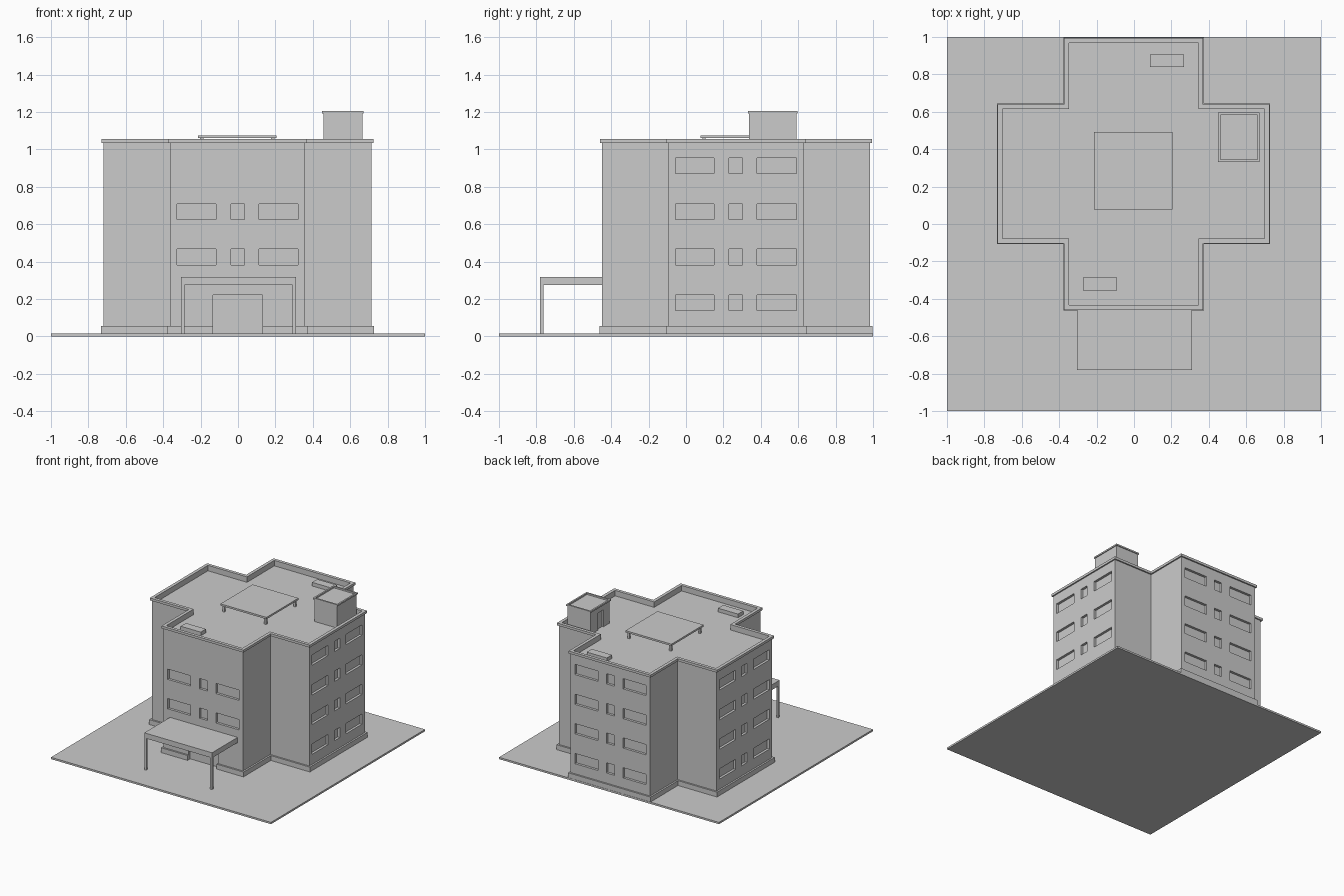
import bpy, bmesh
from mathutils import Vector

if "Cube" in bpy.data.objects:
    bpy.data.objects.remove(bpy.data.objects["Cube"])

CX, CY = -0.002, 0.268      # centre of the cross-shaped plan
LONG, SHORT = 0.716, 0.361  # half lengths of the arms


def add_box(bm, x0, x1, y0, y1, z0, z1):
    vs = bmesh.ops.create_cube(bm, size=1)["verts"]
    for v in vs:
        v.co = Vector(((x0 + x1) / 2 + v.co.x * (x1 - x0),
                       (y0 + y1) / 2 + v.co.y * (y1 - y0),
                       (z0 + z1) / 2 + v.co.z * (z1 - z0)))


def finish(name, bm):
    bmesh.ops.recalc_face_normals(bm, faces=bm.faces)
    me = bpy.data.meshes.new(name)
    bm.to_mesh(me)
    bm.free()
    ob = bpy.data.objects.new(name, me)
    bpy.context.collection.objects.link(ob)
    return ob


def boxes(name, *dims):
    bm = bmesh.new()
    for d in dims:
        add_box(bm, *d)
    return finish(name, bm)


def loft(name, outline, levels):
    """Stack outline(offset) loops at (offset, z) levels and cap both ends."""
    bm = bmesh.new()
    loops = [[bm.verts.new((x, y, z)) for x, y in outline(o)] for o, z in levels]
    for a, b in zip(loops, loops[1:]):
        for i in range(len(a)):
            j = (i + 1) % len(a)
            bm.faces.new((a[i], a[j], b[j], b[i]))
    bm.faces.new(loops[0])
    bm.faces.new(loops[-1])
    return finish(name, bm)


def cut(target, cutter):
    m = target.modifiers.new("cut", "BOOLEAN")
    m.operation = "DIFFERENCE"
    m.solver = "EXACT"
    m.object = cutter
    cutter.hide_render = True
    bpy.context.view_layer.objects.active = target
    bpy.ops.object.modifier_apply(modifier=m.name)
    bpy.data.objects.remove(cutter)


def cross(o):
    a, b = LONG + o, SHORT + o
    pts = [(a, -b), (a, b), (b, b), (b, a), (-b, a), (-b, b),
           (-a, b), (-a, -b), (-b, -b), (-b, -a), (b, -a), (b, -b)]
    return [(CX + x, CY + y) for x, y in pts]


def hut(o):
    return [(0.457 - o, 0.338 - o), (0.665 + o, 0.338 - o),
            (0.665 + o, 0.59 + o), (0.457 - o, 0.59 + o)]


# Site slab
boxes("site_slab", (-1, 1, -1, 1, 0, 0.015))

# Cross-plan block: plinth, wall, cornice, parapet and sunken roof
building = loft("building", cross, [
    (0.014, 0.012), (0.014, 0.055), (0, 0.055), (0, 1.035),
    (0.011, 1.035), (0.011, 1.055), (-0.015, 1.055), (-0.015, 1.01)])

# Window recesses on all four end walls, and the doorway
D = 0.02
rows = [0.18, 0.425, 0.667, 0.912]
cols = [(-0.325, -0.118), (-0.037, 0.035), (0.112, 0.322)]
holes = []
for r, z in enumerate(rows):
    z0, z1 = z - 0.042, z + 0.042
    for c0, c1 in cols:
        for s in (-1, 1):
            e0, e1 = sorted((s * (LONG - D), s * (LONG + 0.05)))
            holes.append((CX + e0, CX + e1, CY + c0, CY + c1, z0, z1))
            if s == 1 or r in (1, 2):
                holes.append((c0, c1, CY + e0, CY + e1, z0, z1))
holes.append((-0.135, 0.13, CY - LONG - 0.1, CY - LONG + D, 0.0, 0.222))
cut(building, boxes("recess_cutter", *holes))

# Entrance canopy on two posts
boxes("entrance_canopy", (-0.305, 0.31, -0.78, CY - LONG, 0.275, 0.318))
boxes("canopy_posts",
      (-0.305, -0.287, -0.78, -0.762, 0.015, 0.275),
      (0.292, 0.31, -0.78, -0.762, 0.015, 0.275))

# Roof stair hut with rimmed cap and a door in its left side
stair_hut = loft("stair_hut", hut, [
    (0, 1.005), (0, 1.193), (0.007, 1.193), (0.007, 1.205),
    (-0.006, 1.205), (-0.006, 1.193)])
cut(stair_hut, boxes("hut_door_cutter", (0.4, 0.469, 0.42, 0.49, 1.01, 1.15)))

# Raised roof panel on four short legs
boxes("roof_panel", (-0.213, 0.205, 0.077, 0.493, 1.06, 1.075))
boxes("roof_panel_legs", *[(x, x + 0.018, y, y + 0.018, 1.005, 1.06)
                           for x in (-0.203, 0.177) for y in (0.087, 0.465)])

# Low roof vents
boxes("roof_vents", (-0.272, -0.09, -0.355, -0.287, 1.005, 1.04),
      (0.085, 0.267, 0.84, 0.907, 1.005, 1.04))
